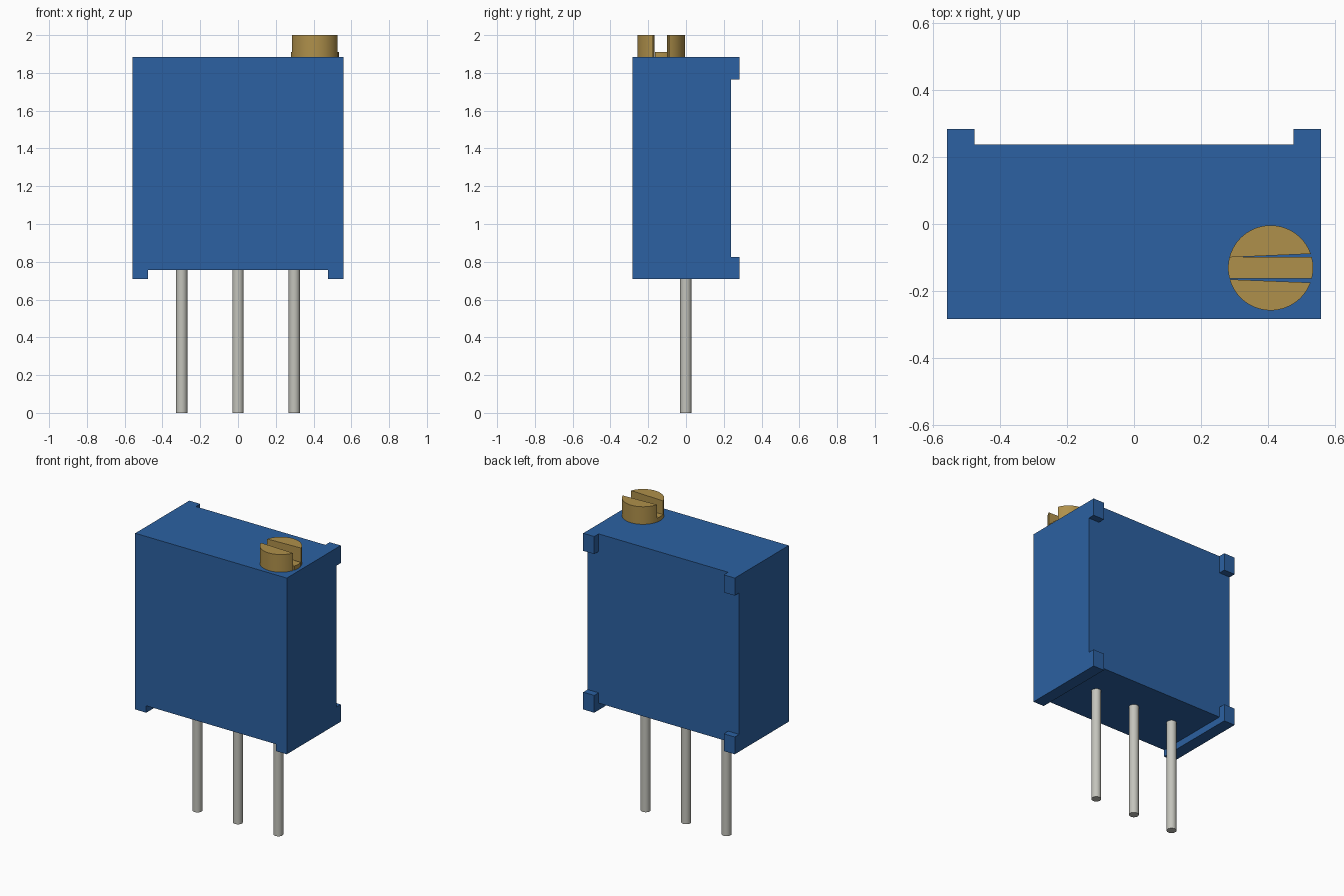
import bpy, bmesh, math

if "Cube" in bpy.data.objects:
    bpy.data.objects.remove(bpy.data.objects["Cube"])

def material(name, color):
    m = bpy.data.materials.new(name)
    m.diffuse_color = (*color, 1)
    m.use_nodes = True
    m.node_tree.nodes["Principled BSDF"].inputs["Base Color"].default_value = m.diffuse_color
    return m

blue = material("blue_plastic", (0.025, 0.12, 0.36))
brass = material("brass", (0.43, 0.28, 0.07))
steel = material("tinned_steel", (0.55, 0.55, 0.50))

def box(name, lo, hi, mat=None):
    size = [b - a for a, b in zip(lo, hi)]
    mid = [(a + b) / 2 for a, b in zip(lo, hi)]
    bpy.ops.mesh.primitive_cube_add(size=1, location=mid)
    ob = bpy.context.object
    ob.name, ob.scale = name, size
    bpy.ops.object.transform_apply(location=False, rotation=False, scale=True)
    if mat:
        ob.data.materials.append(mat)
    return ob

def prism(name, outline, z0, z1, mat):
    bm = bmesh.new()
    face = bm.faces.new([bm.verts.new((x, y, z0)) for x, y in outline])
    top = bmesh.ops.extrude_face_region(bm, geom=[face])["geom"]
    bmesh.ops.translate(bm, vec=(0, 0, z1 - z0),
                        verts=[g for g in top if isinstance(g, bmesh.types.BMVert)])
    bmesh.ops.recalc_face_normals(bm, faces=bm.faces)
    me = bpy.data.meshes.new(name)
    bm.to_mesh(me)
    bm.free()
    ob = bpy.data.objects.new(name, me)
    bpy.context.collection.objects.link(ob)
    me.materials.append(mat)
    smooth(ob)
    return ob

def smooth(ob):
    bpy.ops.object.select_all(action='DESELECT')
    ob.select_set(True)
    bpy.context.view_layer.objects.active = ob
    bpy.ops.object.shade_smooth_by_angle(angle=math.radians(30))

# Housing: block carved to leave corner pads at the back and side rails below
body = box("housing", (-0.558, -0.284, 0.71), (0.558, 0.284, 1.883), blue)
cutters = [
    box("back_cut_vertical", (-0.477, 0.238, 0.5), (0.477, 0.5, 2.1)),
    box("back_cut_horizontal", (-0.8, 0.238, 0.825), (0.8, 0.5, 1.766)),
    box("underside_cut", (-0.477, -0.6, 0.5), (0.477, 0.6, 0.756)),
]
bpy.context.view_layer.objects.active = body
for c in cutters:
    mod = body.modifiers.new(c.name, 'BOOLEAN')
    mod.operation, mod.solver, mod.object = 'DIFFERENCE', 'EXACT', c
    bpy.ops.object.modifier_apply(modifier=mod.name)
    bpy.data.objects.remove(c)

# Adjustment screw: two raised segments either side of a lower slot floor
CX, CY, R = 0.408, -0.131, 0.127

def arc(a0, a1, n):
    angles = [a0 + (a1 - a0) * i / n for i in range(n + 1)]
    return [(CX + R * math.cos(a), CY + R * math.sin(a)) for a in angles]

prism("screw_segment_back", arc(0.337, math.pi - 0.25, 24), 1.883, 2.0, brass)
prism("screw_segment_front", arc(math.pi + 0.275, math.tau - 0.354, 24), 1.883, 2.0, brass)
prism("screw_slot_floor", arc(-0.258, 0.258, 6) + arc(math.pi - 0.258, math.pi + 0.258, 6),
      1.883, 1.91, brass)

# Three pins
for name, x in (("left_pin", -0.298), ("middle_pin", 0), ("right_pin", 0.298)):
    bpy.ops.mesh.primitive_cylinder_add(vertices=32, radius=0.03, depth=0.76,
                                        location=(x, -0.001, 0.38))
    pin = bpy.context.object
    pin.name = name
    pin.data.materials.append(steel)
    smooth(pin)
